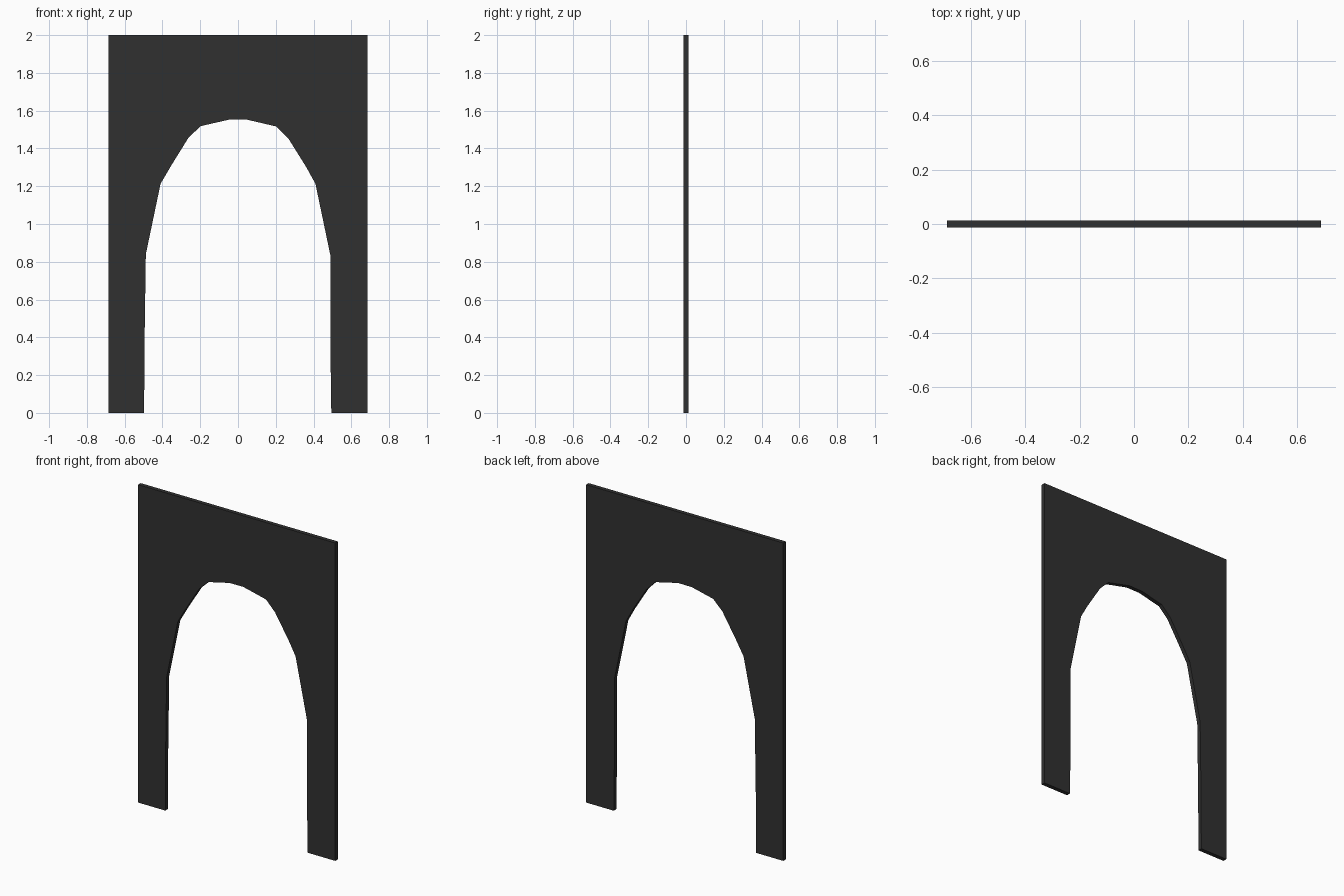
import bpy, bmesh

if "Cube" in bpy.data.objects:
    bpy.data.objects.remove(bpy.data.objects["Cube"])

W, H, T = 0.686, 2.0, 0.026  # half width, height, thickness

# Hand-cut arch opening, left foot to right foot (x, z)
arch = [(-0.497, 0), (-0.495, 0.36), (-0.488, 0.84), (-0.41, 1.213),
        (-0.352, 1.312), (-0.262, 1.457), (-0.198, 1.518), (-0.05, 1.552),
        (0.045, 1.553), (0.204, 1.516), (0.267, 1.452), (0.362, 1.30),
        (0.41, 1.213), (0.49, 0.83), (0.489, 0.36), (0.494, 0)]
outline = arch + [(W, 0), (W, H), (-W, H), (-W, 0)]

# Wall panel: flat outline extruded through its thickness
bm = bmesh.new()
face = bm.faces.new([bm.verts.new((x, -T / 2, z)) for x, z in outline])
ext = bmesh.ops.extrude_face_region(bm, geom=[face])
moved = [v for v in ext["geom"] if isinstance(v, bmesh.types.BMVert)]
bmesh.ops.translate(bm, verts=moved, vec=(0, T, 0))
bmesh.ops.triangulate(bm, faces=[f for f in bm.faces if len(f.verts) > 4])
bmesh.ops.recalc_face_normals(bm, faces=bm.faces)

mesh = bpy.data.meshes.new("arch_panel")
bm.to_mesh(mesh)
bm.free()
panel = bpy.data.objects.new("arch_panel", mesh)
bpy.context.collection.objects.link(panel)

# Charcoal finish
mat = bpy.data.materials.new("charcoal")
mat.diffuse_color = (0.03, 0.03, 0.03, 1)
mat.use_nodes = True
mat.node_tree.nodes["Principled BSDF"].inputs["Base Color"].default_value = mat.diffuse_color
mesh.materials.append(mat)
